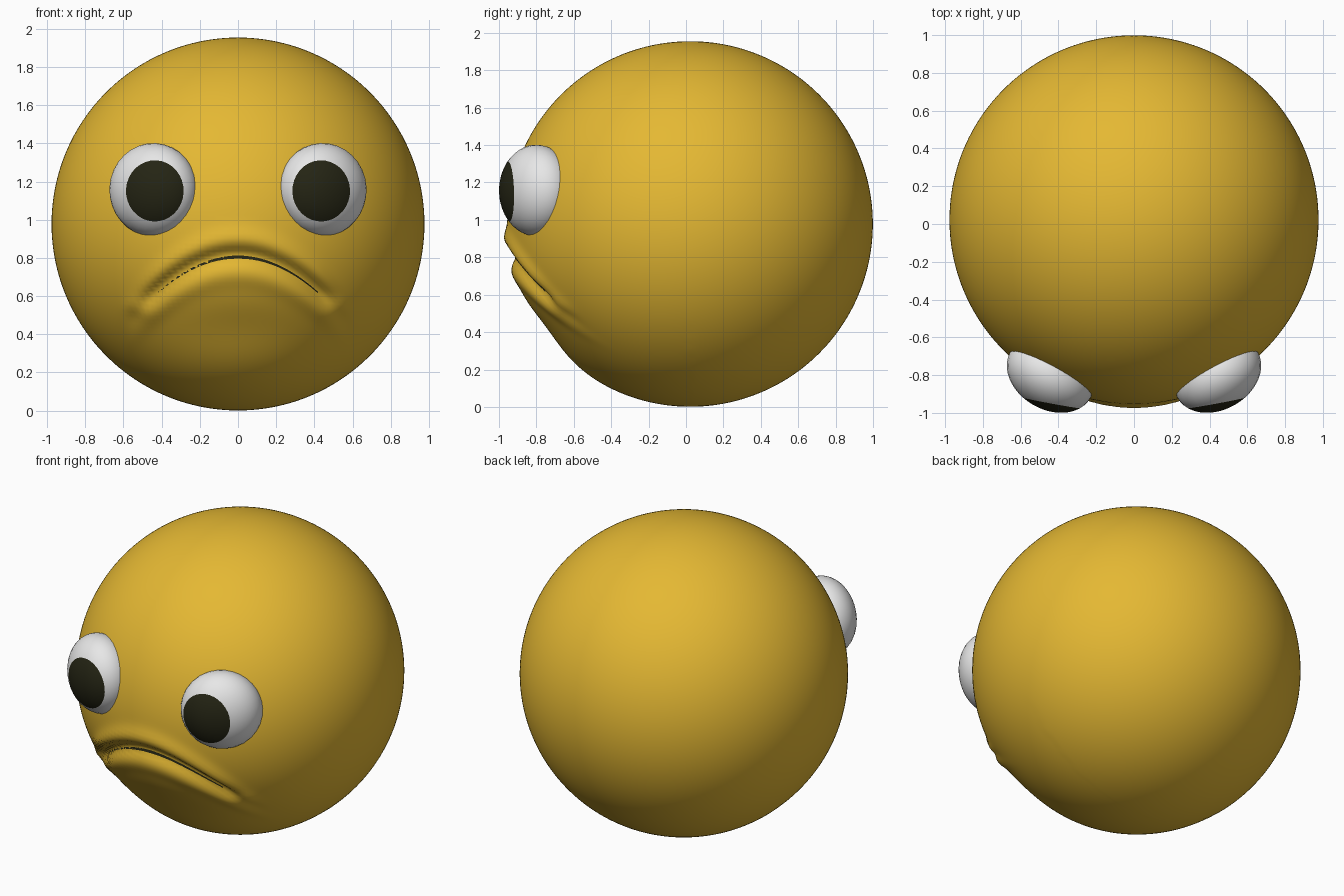
import bpy, bmesh, math
from mathutils import Vector

if "Cube" in bpy.data.objects:
    bpy.data.objects.remove(bpy.data.objects["Cube"])

R, C = 0.977, Vector((0, 0.022, 0.978))


def material(name, rgb):
    m = bpy.data.materials.new(name)
    m.diffuse_color = (*rgb, 1)
    m.use_nodes = True
    m.node_tree.nodes["Principled BSDF"].inputs["Base Color"].default_value = m.diffuse_color
    return m


YELLOW = material("warm yellow", (0.78, 0.48, 0.033))
WHITE = material("eye white", (0.8, 0.8, 0.8))
BLACK = material("soft black", (0.018, 0.018, 0.007))


def finish(bm, name, mats):
    bmesh.ops.recalc_face_normals(bm, faces=bm.faces)
    for f in bm.faces:
        f.smooth = True
    me = bpy.data.meshes.new(name)
    bm.to_mesh(me)
    bm.free()
    for m in mats:
        me.materials.append(m)
    ob = bpy.data.objects.new(name, me)
    bpy.context.collection.objects.link(ob)
    return ob


def gauss(v, w):
    return math.exp(-(v / w) ** 2)


def arc(x):
    return 0.80 - 1.03 * x * x


def relief(x, z):
    """Radial offset that models the lips, the groove and the flat chin."""
    t = min(max((0.60 - abs(x)) / 0.20, 0), 1)
    w = t * t * (3 - 2 * t)
    s = z - arc(x)
    lips = 0.022 * gauss(s - 0.10, 0.055) - 0.034 * gauss(s - 0.012, 0.045) \
        + 0.014 * gauss(s + 0.09, 0.06)
    corner = 0.018 * gauss(abs(x) - 0.51, 0.06) * gauss(z - 0.54, 0.05)
    chin = -0.03 * gauss(x, 0.4) * gauss(z - 0.40, 0.17)
    return w * lips + corner + chin


# head: sphere with the frowning mouth sculpted into its front
bm = bmesh.new()
bmesh.ops.create_uvsphere(bm, u_segments=192, v_segments=128, radius=R)
for v in bm.verts:
    p = v.co + C
    if v.co.y < 0:
        p += v.co.normalized() * relief(p.x, p.z)
    v.co = p
finish(bm, "head", [YELLOW])

# mouth line: thin dark strip lying in the groove
bm = bmesh.new()
rows = []
N = 48
for i in range(N + 1):
    x = -0.43 + 0.86 * i / N
    half = 0.008 * (1 - 0.5 * abs(x) / 0.43)
    row = []
    for k in (-1, 0, 1):
        z = arc(x) + k * half
        d = Vector((x, 0, z - C.z))
        d.y = -math.sqrt(R * R - d.length_squared)
        row.append(bm.verts.new(C + d.normalized() * (R + relief(x, z) + 0.003)))
    rows.append(row)
for a, b in zip(rows, rows[1:]):
    for k in range(2):
        bm.faces.new((a[k], b[k], b[k + 1], a[k + 1]))
finish(bm, "mouth_line", [BLACK])

# eyes: flattened spheres whose pole cap is the pupil
for side, name in ((-1, "left_eye"), (1, "right_eye")):
    centre = Vector((side * 0.443, -0.80, 1.157))
    tangent = Vector((-side * 0.866, -0.5, 0))
    normal = Vector((side * 0.5, -0.866, 0))
    pole = Vector((0.43, 0.90, -0.03)).normalized()
    turn = Vector((0, 0, 1)).rotation_difference(pole)
    bm = bmesh.new()
    bmesh.ops.create_uvsphere(bm, u_segments=32, v_segments=22, radius=1)
    for f in bm.faces:
        f.material_index = int(f.calc_center_median().z > 0.757)
    for v in bm.verts:
        q = turn @ v.co
        v.co = centre + tangent * (0.245 * q.x) + normal * (0.182 * q.y) \
            + Vector((0, 0, 0.245 * q.z))
    finish(bm, name, [WHITE, BLACK])
